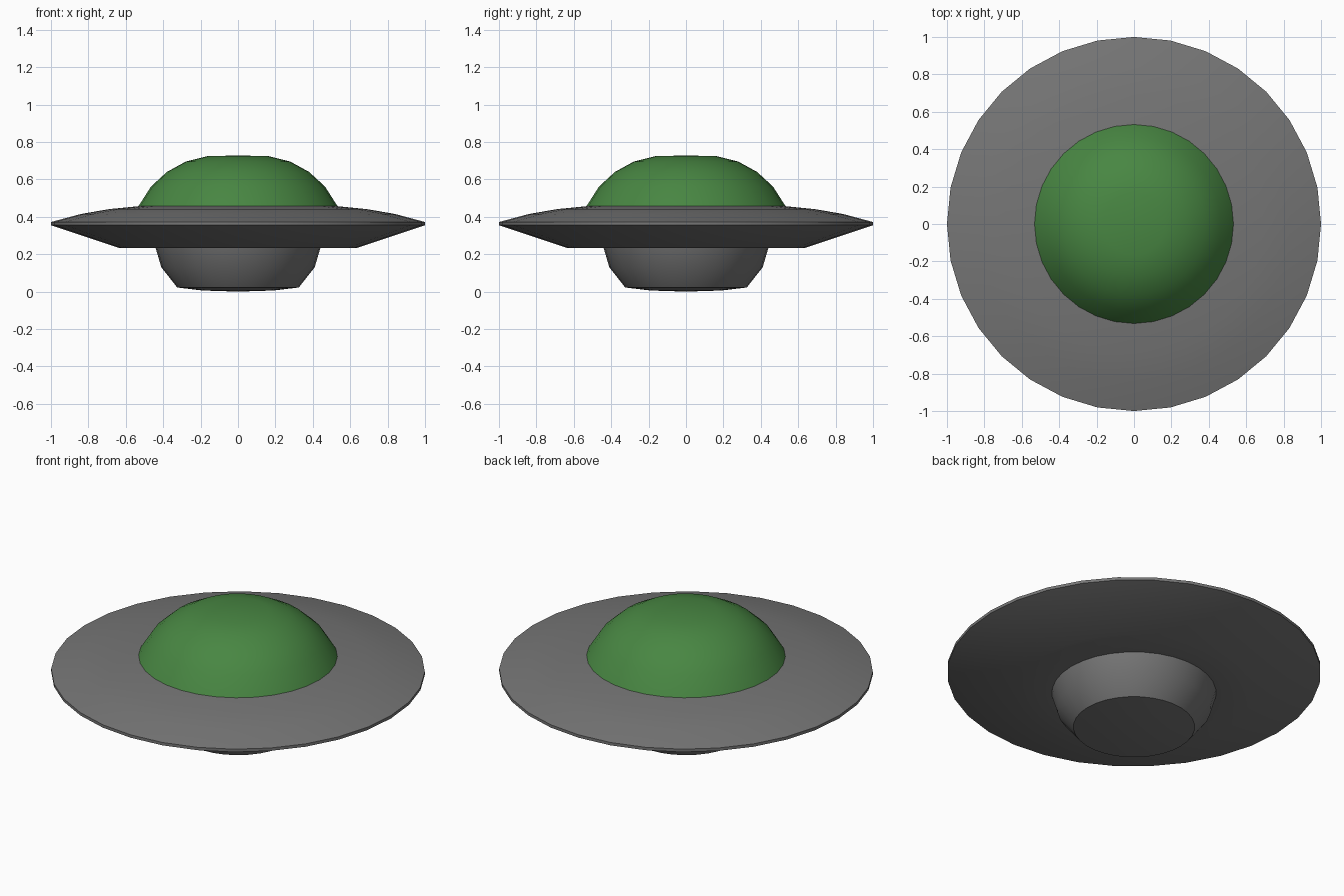
import bpy, bmesh, math

if "Cube" in bpy.data.objects:
    bpy.data.objects.remove(bpy.data.objects["Cube"])

SIDES = 32

def material(name, rgb):
    m = bpy.data.materials.new(name)
    m.diffuse_color = (*rgb, 1.0)
    m.use_nodes = True
    m.node_tree.nodes["Principled BSDF"].inputs["Base Color"].default_value = m.diffuse_color
    return m

def lathe(name, profile, mat):
    """Revolve (radius, z) points, listed bottom to top, around z."""
    bm = bmesh.new()
    rings = []
    for r, z in profile:
        n = SIDES if r > 0 else 1
        rings.append([bm.verts.new((r * math.cos(2 * math.pi * i / SIDES),
                                    r * math.sin(2 * math.pi * i / SIDES), z))
                      for i in range(n)])
    for low, high in zip(rings, rings[1:]):
        for i in range(SIDES):
            j = (i + 1) % SIDES
            corners = [low[i % len(low)], low[j % len(low)],
                       high[j % len(high)], high[i % len(high)]]
            bm.faces.new(list(dict.fromkeys(corners)))
    for f in bm.faces:
        f.smooth = True
    bmesh.ops.recalc_face_normals(bm, faces=bm.faces)
    me = bpy.data.meshes.new(name)
    bm.to_mesh(me)
    bm.free()
    me.materials.append(mat)
    me.set_sharp_from_angle(angle=math.radians(30))
    ob = bpy.data.objects.new(name, me)
    bpy.context.collection.objects.link(ob)
    return ob

grey = material("hull grey", (0.18, 0.18, 0.18))
green = material("canopy green", (0.065, 0.24, 0.055))

# Rounded engine pod, disc with a flat underside ring, and domed canopy, all open at the joints
lathe("lower_pod", [(0, 0), (0.19, 0.006), (0.325, 0.022), (0.41, 0.13), (0.44, 0.232)], grey)
lathe("saucer_disc", [(0.44, 0.232), (0.63, 0.232), (1, 0.355), (1, 0.372),
                      (0.84, 0.415), (0.69, 0.441), (0.53, 0.457)], grey)
lathe("dome_canopy", [(0.532, 0.457), (0.465, 0.562), (0.38, 0.64), (0.28, 0.695),
                      (0.165, 0.724), (0, 0.728)], green)
